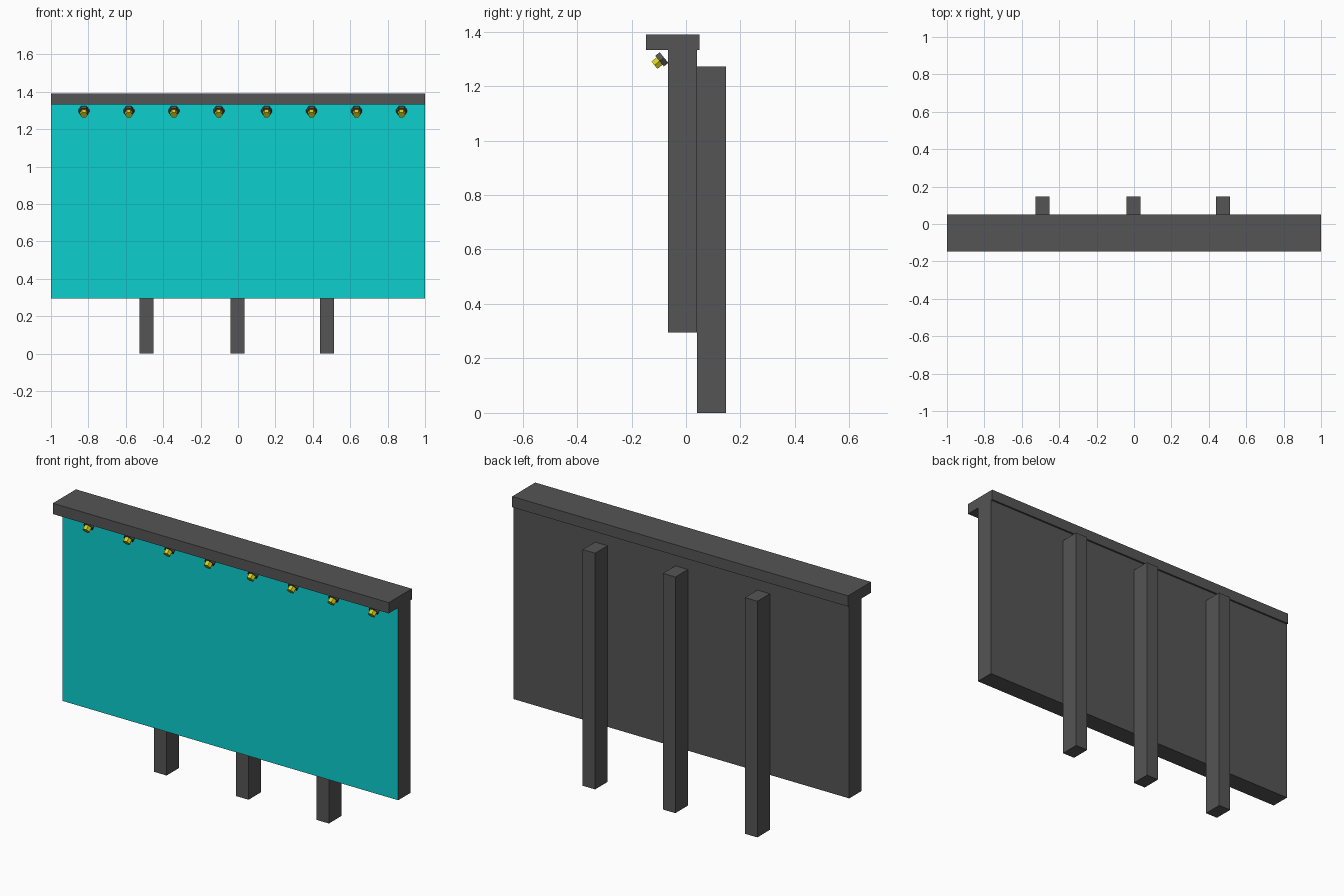
import bpy, bmesh
from math import radians
from mathutils import Matrix, Vector

if "Cube" in bpy.data.objects:
    bpy.data.objects.remove(bpy.data.objects["Cube"])


def material(name, rgb):
    m = bpy.data.materials.new(name)
    m.diffuse_color = (*rgb, 1)
    m.use_nodes = True
    m.node_tree.nodes["Principled BSDF"].inputs["Base Color"].default_value = m.diffuse_color
    return m


GREY = material("dark_grey", (0.09, 0.09, 0.09))
TEAL = material("teal", (0.004, 0.62, 0.62))
YELLOW = material("yellow", (0.70, 0.65, 0.01))


def finish(name, bm, *mats):
    mesh = bpy.data.meshes.new(name)
    bm.to_mesh(mesh)
    bm.free()
    for m in mats:
        mesh.materials.append(m)
    ob = bpy.data.objects.new(name, mesh)
    bpy.context.collection.objects.link(ob)
    return ob


def box(name, lo, hi, *mats):
    lo, hi = Vector(lo), Vector(hi)
    bm = bmesh.new()
    bmesh.ops.create_cube(bm, size=1, matrix=Matrix.Translation((lo + hi) / 2)
                          @ Matrix.Diagonal((*(hi - lo), 1)))
    return finish(name, bm, *mats)


def hex_prism(name, centre, radius, depth, mat):
    # axis tilts forward and down, corners point left and right
    bm = bmesh.new()
    bmesh.ops.create_cone(bm, cap_ends=True, segments=6, radius1=radius,
                          radius2=radius, depth=depth,
                          matrix=Matrix.Translation(centre)
                          @ Matrix.Rotation(radians(129), 4, 'X')
                          @ Matrix.Rotation(radians(30), 4, 'Z'))
    return finish(name, bm, mat)


# display board with a teal front face
board = box("board", (-1, -0.066, 0.296), (1, 0.04, 1.332), GREY, TEAL)
for face in board.data.polygons:
    if face.normal.y < -0.9:
        face.material_index = 1

# overhanging cap
box("top_cap", (-1, -0.146, 1.332), (1, 0.05, 1.39), GREY)

# rear support posts
for i, x in enumerate((-0.49, -0.002, 0.476)):
    box(f"post_{i + 1}", (x - 0.037, 0.04, 0), (x + 0.037, 0.146, 1.271), GREY)

# row of lamps under the cap: two groups of four
for i in range(8):
    x = -0.824 + 0.2405 * i + (0.015 if i > 3 else 0)
    hex_prism(f"lamp_housing_{i + 1}", (x, -0.089, 1.298), 0.029, 0.021, GREY)
    hex_prism(f"lamp_bulb_{i + 1}", (x, -0.1065, 1.284), 0.020, 0.024, YELLOW)
